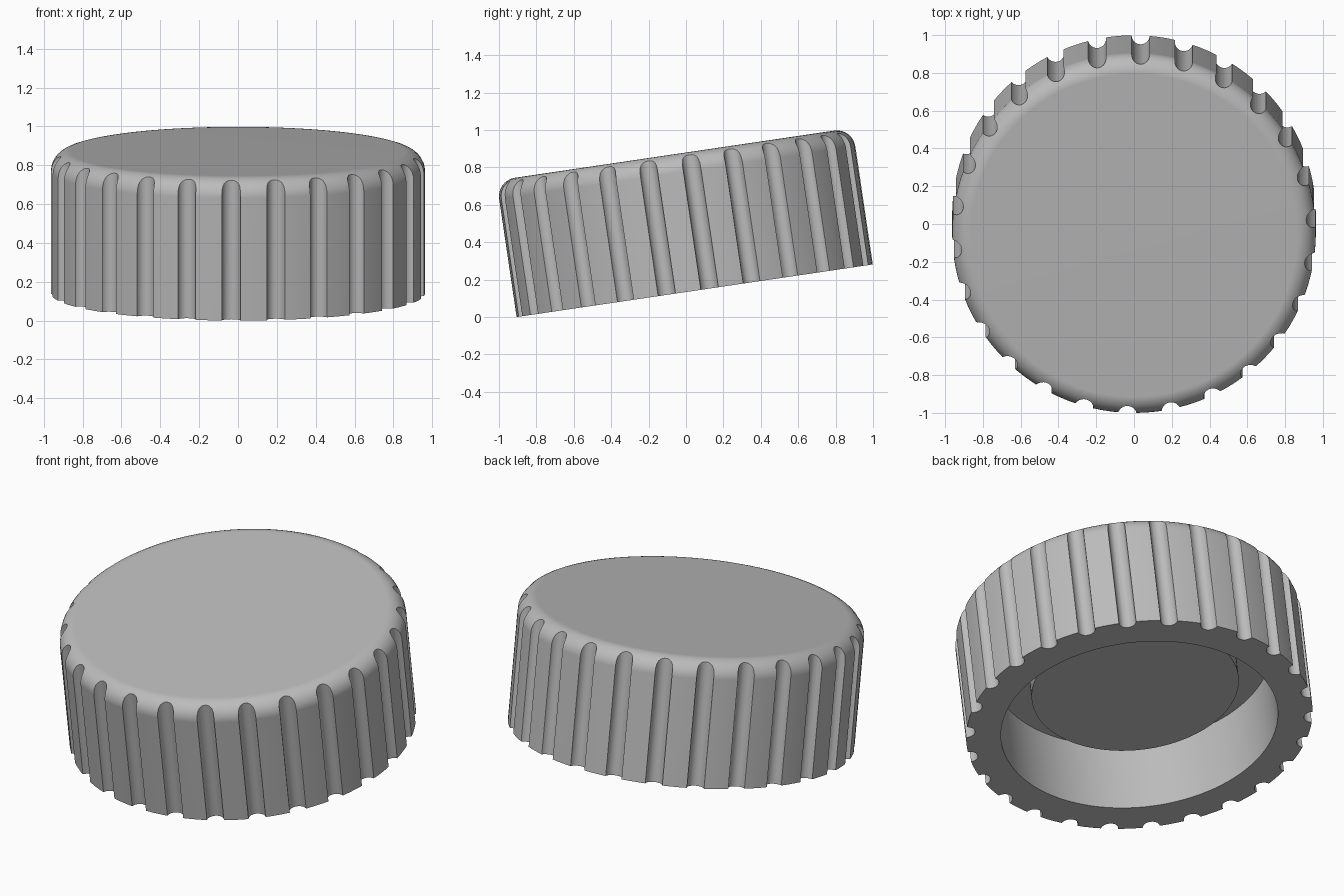
import bpy, bmesh
from math import radians, sin, cos, pi
from mathutils import Matrix

if "Cube" in bpy.data.objects:
    bpy.data.objects.remove(bpy.data.objects["Cube"])

R, H, FILLET = 0.963, 0.738, 0.1
GROOVES, GROOVE_R = 26, 0.048
TILT = radians(8.4)

# Single plain grey material
grey = bpy.data.materials.new("plain grey")
grey.use_nodes = True
colour = (0.5, 0.5, 0.5, 1)
grey.diffuse_color = colour
grey.node_tree.nodes["Principled BSDF"].inputs["Base Color"].default_value = colour


def make_object(name, bm):
    mesh = bpy.data.meshes.new(name)
    bmesh.ops.recalc_face_normals(bm, faces=bm.faces)
    bm.to_mesh(mesh)
    bm.free()
    obj = bpy.data.objects.new(name, mesh)
    bpy.context.collection.objects.link(obj)
    return obj


# Cap: lathed section with rounded top edge, hollow underside and inner disc
section = [(0, 0.25), (0.576, 0.25), (0.576, 0.43), (0.77, 0.43), (0.77, 0), (R, 0)]
for i in range(9):
    a = i / 8 * pi / 2
    section.append((R - FILLET + FILLET * cos(a), H - FILLET + FILLET * sin(a)))
section.append((0, H))

bm = bmesh.new()
verts = [bm.verts.new((x, 0, z)) for x, z in section]
edges = [bm.edges.new(pair) for pair in zip(verts, verts[1:])]
bmesh.ops.spin(bm, geom=verts + edges, cent=(0, 0, 0), axis=(0, 0, 1),
               angle=2 * pi, steps=GROOVES * 4)
bmesh.ops.remove_doubles(bm, verts=bm.verts, dist=0.0005)
cap = make_object("ribbed_cap", bm)
cap.data.materials.append(grey)

# Grip grooves: a ring of upright rods cut out of the rim
bm = bmesh.new()
for i in range(GROOVES):
    a = radians(-92.1) + i * 2 * pi / GROOVES
    bmesh.ops.create_cone(bm, cap_ends=True, segments=24, radius1=GROOVE_R,
                          radius2=GROOVE_R, depth=2,
                          matrix=Matrix.Translation((R * cos(a), R * sin(a), H / 2)))
cutter = make_object("groove_cutter", bm)

cut = cap.modifiers.new("grooves", 'BOOLEAN')
cut.operation = 'DIFFERENCE'
cut.solver = 'EXACT'
cut.object = cutter
bpy.ops.object.select_all(action='DESELECT')
bpy.context.view_layer.objects.active = cap
cap.select_set(True)
bpy.ops.object.modifier_apply(modifier="grooves")
bpy.data.objects.remove(cutter)

# Smooth walls, crisp groove and rim edges, flat top
bpy.ops.object.shade_smooth_by_angle(angle=radians(30))
normals = cap.modifiers.new("flat top", 'WEIGHTED_NORMAL')
normals.keep_sharp = True

# Lean the cap back-side up on its front edge
cap.rotation_euler.x = TILT
cap.location = (0, (H - FILLET) * sin(TILT) / 2, R * sin(TILT))
